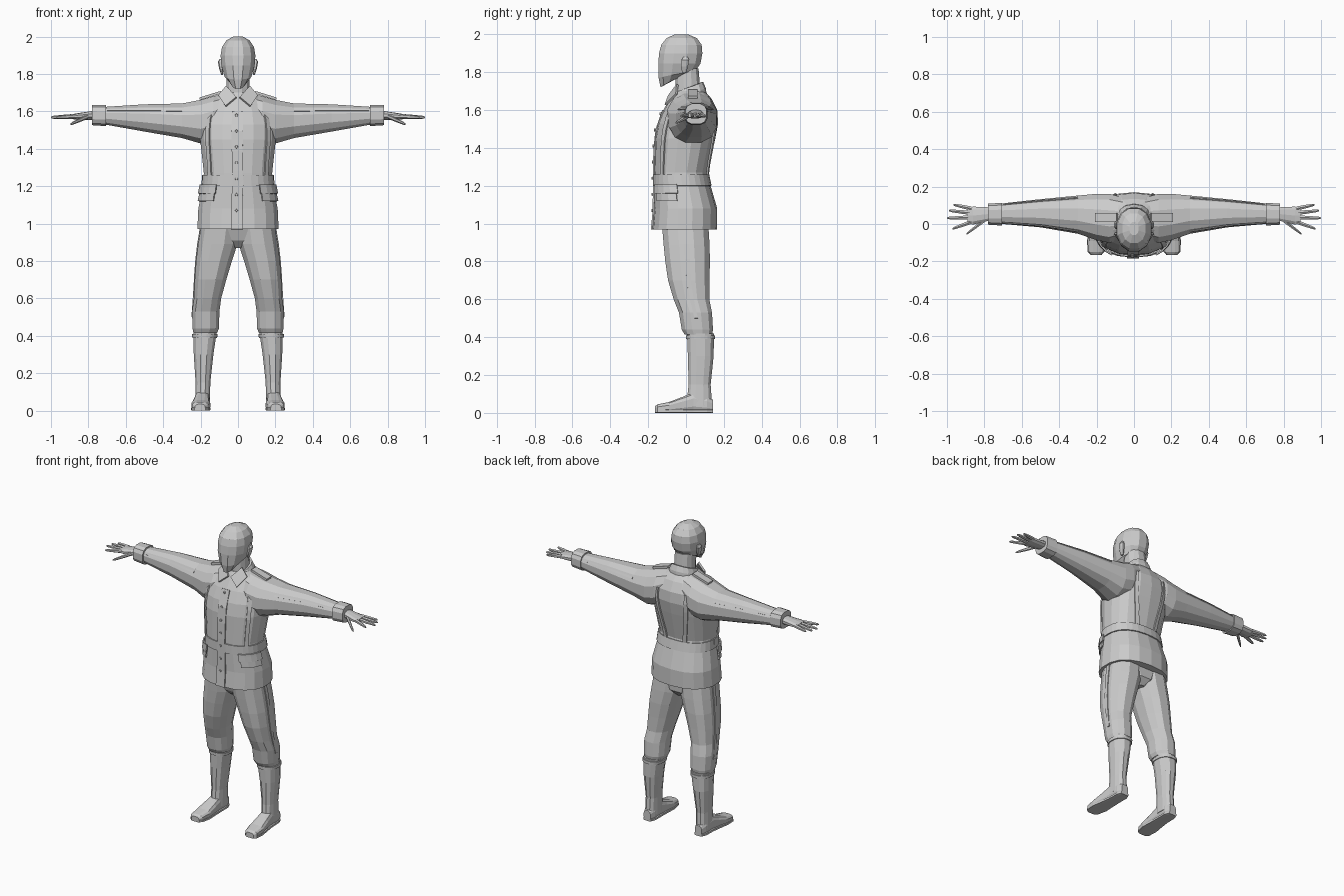
import bpy, bmesh
from math import cos, sin, radians, pi, tau, copysign
from mathutils import Vector, Matrix

if "Cube" in bpy.data.objects:
    bpy.data.objects.remove(bpy.data.objects["Cube"])

grey = bpy.data.materials.new("plain grey")
grey.use_nodes = True
grey.diffuse_color = (.6, .6, .6, 1)
grey.node_tree.nodes["Principled BSDF"].inputs["Base Color"].default_value = grey.diffuse_color


def finish(name, bm, mirror=False, thick=0):
    """Turn a bmesh into an object, optionally thickened and mirrored left to right."""
    bmesh.ops.recalc_face_normals(bm, faces=bm.faces)
    mesh = bpy.data.meshes.new(name)
    bm.to_mesh(mesh)
    bm.free()
    mesh.materials.append(grey)
    obj = bpy.data.objects.new(name, mesh)
    bpy.context.collection.objects.link(obj)
    if thick:
        solid = obj.modifiers.new("thickness", "SOLIDIFY")
        solid.thickness, solid.offset = thick, 0
    if mirror:
        obj.modifiers.new("mirror", "MIRROR")


def point(section, axis, angle, power, offset=0):
    """Point on a rounded section: position, low and high on both cross axes, tilt."""
    along, low_a, high_a, low_b, high_b, tilt = section
    c, s = cos(angle), sin(angle)
    a = (low_a + high_a) / 2 + ((high_a - low_a) / 2 + offset) * copysign(abs(c) ** power, c)
    b = (low_b + high_b) / 2 + ((high_b - low_b) / 2 + offset) * copysign(abs(s) ** power, s)
    along += tilt * s
    return Vector({"x": (along, a, b), "y": (a, along, b), "z": (a, b, along)}[axis])


def level(rows):
    """Sections without tilt."""
    return [(*row, 0) for row in rows]


def centred(rows):
    """Sections symmetric in x: height, half width, front, back, tilt."""
    return [(z, -half, half, front, back, tilt) for z, half, front, back, tilt in rows]


def loft(name, sections, axis="z", sides=12, power=.85, mirror=False):
    """Closed skin through a row of sections."""
    bm = bmesh.new()
    rings = [[bm.verts.new(point(section, axis, tau * (i + .5) / sides, power)) for i in range(sides)]
             for section in sections]
    for ring, following in zip(rings, rings[1:]):
        for i in range(sides):
            j = (i + 1) % sides
            bm.faces.new((ring[i], ring[j], following[j], following[i]))
    bm.faces.new(rings[0])
    bm.faces.new(rings[-1])
    finish(name, bm, mirror)


def section_at(sections, where):
    """Interpolated section at any position along a loft."""
    for first, second in zip(sections, sections[1:]):
        if first[0] <= where <= second[0]:
            blend = (where - first[0]) / (second[0] - first[0])
            return [p + (q - p) * blend for p, q in zip(first, second)]
    return sections[-1]


def panel(name, sections, axis, start, end, angle, span, lean=0, offset=.004, thick=.008, mirror=True):
    """Strip of cloth lying on a loft, centred on an angle in degrees."""
    bm = bmesh.new()
    rows, columns = 6, max(1, span // 12)
    grid = []
    for i in range(rows + 1):
        section = section_at(sections, start + (end - start) * i / rows)
        middle = angle + lean * i / rows - span / 2
        grid.append([bm.verts.new(point(section, axis, radians(middle + span * j / columns), .85, offset))
                     for j in range(columns + 1)])
    for lower, upper in zip(grid, grid[1:]):
        for j in range(columns):
            bm.faces.new((lower[j], upper[j], upper[j + 1], lower[j + 1]))
    finish(name, bm, mirror, thick)


# Jacket body with belt, placket, pleats and pockets
jacket = centred([(.97, .22, -.18, .165, 0), (1.08, .215, -.17, .165, 0), (1.2, .19, -.17, .13, 0),
                  (1.27, .185, -.17, .115, 0), (1.45, .205, -.165, .155, 0), (1.53, .205, -.15, .17, 0),
                  (1.6, .19, -.12, .165, 0), (1.66, .15, -.085, .135, 0), (1.7, .085, -.06, .1, 0)])
loft("jacket_body", jacket, sides=18)
panel("jacket_belt", jacket, "z", 1.2, 1.26, 0, 360, offset=.002, mirror=False)
panel("front_placket", jacket, "z", .97, 1.6, -91, 12, offset=.002, mirror=False)
panel("front_pleat", jacket, "z", 1.26, 1.62, -40, 9, lean=-3)
panel("back_pleat", jacket, "z", 1.26, 1.6, 72, 8, lean=-12)
panel("pocket", jacket, "z", 1.12, 1.19, -33, 46, offset=.008)
panel("pocket_flap", jacket, "z", 1.16, 1.21, -33, 52, offset=.014)

# Buttons down the front
bm = bmesh.new()
for k in range(7):
    z = 1.07 + .085 * k
    front = section_at(jacket, z)[3] - .006
    bmesh.ops.create_cone(bm, cap_ends=True, segments=8, radius1=.009, radius2=.007, depth=.012,
                          matrix=Matrix.Translation((-.008, front, z)) @ Matrix.Rotation(pi / 2, 4, "X"))
finish("buttons", bm)

# Sleeves, cuffs and palms
sleeve = level([(.06, -.08, .145, 1.5, 1.7), (.13, -.105, .165, 1.44, 1.685), (.2, -.09, .165, 1.425, 1.665),
                (.3, -.055, .155, 1.455, 1.645), (.5, -.02, .135, 1.49, 1.64), (.72, 0, .11, 1.53, 1.625)])
loft("sleeve", sleeve, "x", mirror=True)
for name, angle in (("sleeve_back_seam", 32), ("sleeve_front_seam", 148)):
    panel(name, sleeve, "x", .3, .7, angle, 8, offset=0, thick=.004)
cuff = level([(.705, -.01, .115, 1.52, 1.635), (.78, -.005, .11, 1.525, 1.635)])
loft("cuff", cuff, "x", power=.7, mirror=True)
palm = level([(.76, .02, .09, 1.555, 1.605), (.86, -.005, .095, 1.555, 1.59), (.89, 0, .09, 1.56, 1.585)])
loft("palm", palm, "x", sides=10, mirror=True)


def finger(name, root, tip):
    """Tapered finger between two points."""
    root, tip = Vector(root), Vector(tip)
    sections = []
    for share, radius in ((0, .013), (.5, .011), (.9, .008), (1, .004)):
        x, y, z = root.lerp(tip, share)
        sections.append((x, y - radius, y + radius, z - radius, z + radius, 0))
    loft(name, sections, "x", sides=6, power=1, mirror=True)


# Fingers, fanned out from the palm
spread = {"little_finger": (.965, .103), "ring_finger": (.99, .072),
          "middle_finger": (1, .032), "index_finger": (.97, -.025)}
for k, (name, (reach, side)) in enumerate(spread.items()):
    finger(name, (.87, .083 - .024 * k, 1.574), (reach, side, 1.568))
finger("thumb", (.8, .02, 1.574), (.895, -.053, 1.532))

# Shoulder straps
bm = bmesh.new()
bmesh.ops.create_cube(bm, size=1, matrix=Matrix.Translation((.148, .035, 1.685))
                      @ Matrix.Rotation(radians(17), 4, "Y") @ Matrix.Diagonal((.12, .05, .014, 1)))
finish("shoulder_strap", bm, True)

# Neck, collar and collar flaps
loft("neck", centred([(1.62, .066, -.055, .085, 0), (1.82, .062, -.06, .068, 0)]))
loft("collar", centred([(1.655, .1, -.085, .11, .015), (1.69, .09, -.075, .105, .025),
                        (1.72, .074, -.06, .09, .03)]), sides=14)
bm = bmesh.new()
corners = (.008, -.09, 1.675), (.062, -.045, 1.735), (.104, -.05, 1.685), (.066, -.108, 1.627)
bm.faces.new([bm.verts.new(corner) for corner in corners])
finish("collar_flap", bm, True, .012)

# Head and ears
loft("head", centred([(1.757, .04, -.137, 0, .038), (1.79, .074, -.148, .055, .02), (1.845, .092, -.15, .08, 0),
                      (1.9, .096, -.146, .09, 0), (1.945, .088, -.134, .086, 0), (1.98, .064, -.105, .06, 0),
                      (2, .026, -.06, .012, 0)]), power=.9)
loft("ear", level([(1.795, .08, .09, -.02, 0), (1.83, .08, .102, -.028, .012),
                   (1.865, .085, .108, -.025, .018), (1.88, .085, .1, -.015, .01)]), sides=8, mirror=True)

# Trousers gathered below the knee
leg = level([(.415, .11, .24, -.01, .14), (.44, .1, .245, -.025, .145), (.53, .097, .248, -.04, .14),
             (.6, .088, .238, -.068, .126), (.7, .06, .234, -.098, .127), (.8, .03, .227, -.113, .13),
             (.89, 0, .216, -.122, .128), (.99, -.01, .2, -.13, .122)])
loft("trouser_leg", leg, mirror=True)
panel("trouser_side_seam", leg, "z", .5, .97, 0, 8, offset=0, thick=.005)
loft("trouser_seat", centred([(.87, .03, -.06, .08, 0), (.91, .12, -.1, .115, 0), (.99, .195, -.13, .12, 0)]))

# Tall boots
shaft = level([(.04, .148, .23, 0, .14), (.15, .147, .228, .012, .132), (.3, .13, .238, .008, .148),
               (.42, .112, .241, .003, .15)])
loft("boot_shaft", shaft, mirror=True)
panel("boot_top_band", shaft, "z", .39, .41, 0, 360, offset=.002, thick=.006)
foot = level([(-.165, .175, .23, 0, .035), (-.15, .16, .246, 0, .046), (-.09, .147, .25, 0, .058),
              (-.02, .15, .238, 0, .085), (.04, .152, .23, 0, .11), (.11, .152, .228, 0, .09),
              (.142, .165, .216, 0, .07)])
loft("boot_foot", foot, "y", power=.7, mirror=True)
sole = [(y, inner - .003, outer + .003, 0, .018, 0) for y, inner, outer, *_ in foot]
loft("boot_sole", sole, "y", sides=8, power=.4, mirror=True)
